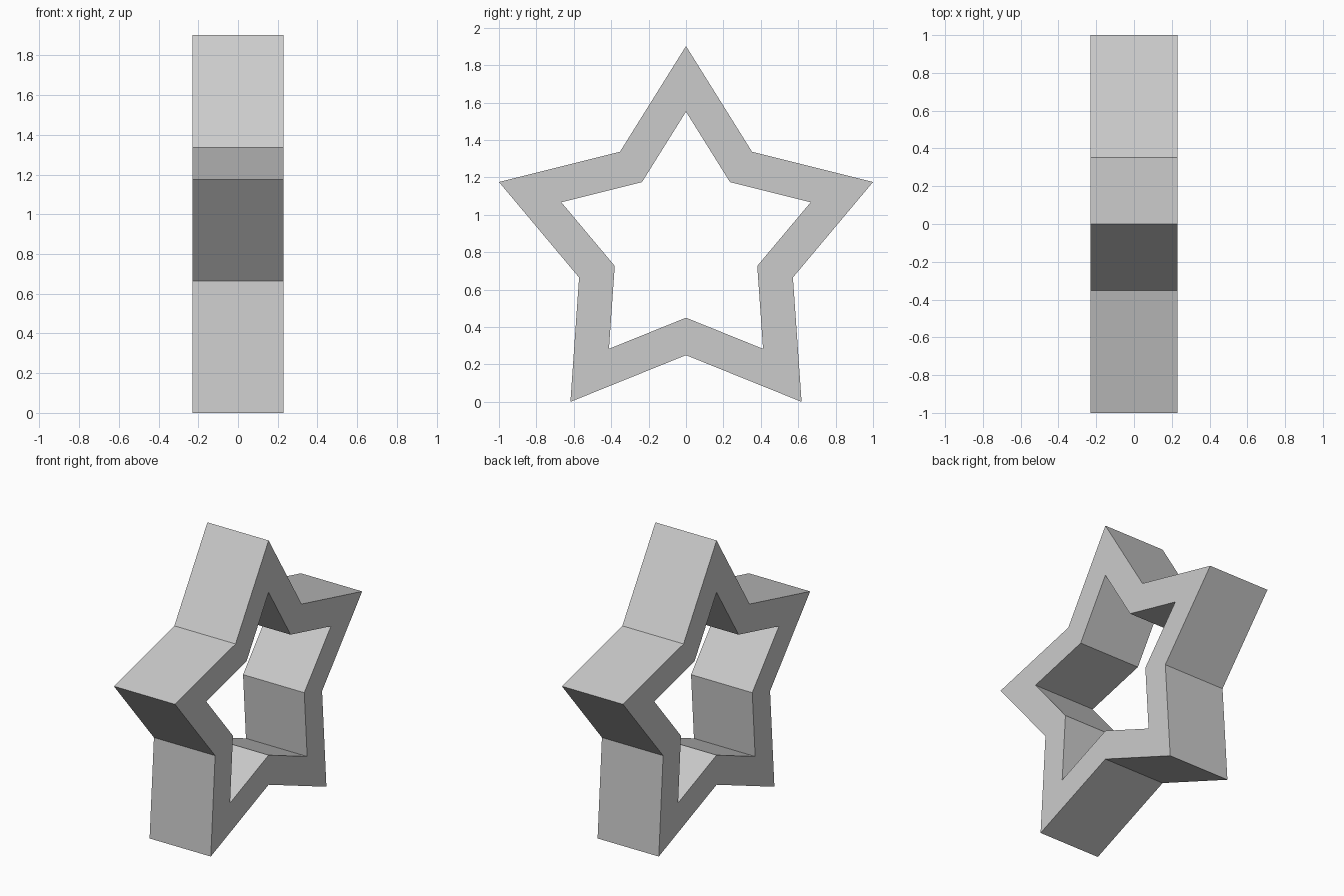
import bpy, bmesh, math

if "Cube" in bpy.data.objects:
    bpy.data.objects.remove(bpy.data.objects["Cube"])

R_TIP = 1 / math.sin(math.radians(72))     # side tips reach y = +-1
R_NOTCH = 0.601
HOLE = 2 / 3                               # opening relative to the outline
HALF = 0.229                               # half thickness along x
CENTRE_Z = R_TIP * math.cos(math.radians(36))


def star_ring(bm, x, scale):
    """Ten star corners in the plane at the given x."""
    ring = []
    for i in range(10):
        r = (R_NOTCH if i % 2 else R_TIP) * scale
        a = math.radians(90 + 36 * i)
        ring.append(bm.verts.new((x, r * math.cos(a), CENTRE_Z + r * math.sin(a))))
    return ring


# Hollow star frame: four star outlines bridged into a closed band
bm = bmesh.new()
rings = [star_ring(bm, x, s) for x, s in
         ((HALF, 1), (HALF, HOLE), (-HALF, HOLE), (-HALF, 1))]
for k in range(4):
    a, b = rings[k], rings[(k + 1) % 4]
    for i in range(10):
        j = (i + 1) % 10
        bm.faces.new((a[i], a[j], b[j], b[i]))
bmesh.ops.recalc_face_normals(bm, faces=bm.faces)

mesh = bpy.data.meshes.new("star_frame")
bm.to_mesh(mesh)
bm.free()
bpy.context.collection.objects.link(bpy.data.objects.new("star_frame", mesh))
